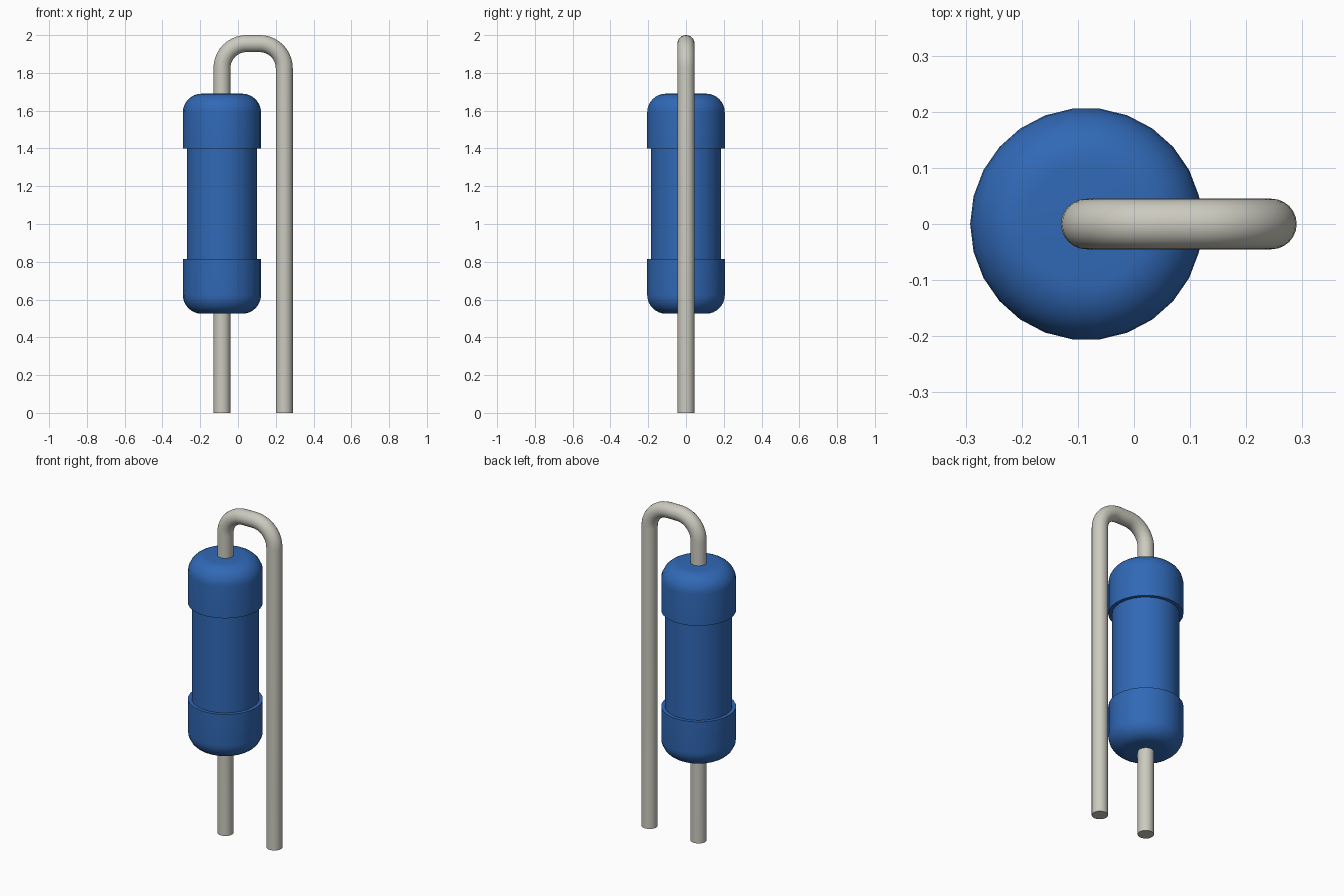
import bpy, bmesh, math
from mathutils import Vector

cube = bpy.data.objects.get("Cube")
if cube:
    bpy.data.objects.remove(cube, do_unlink=True)

BODY_X, LEAD_X = -0.085, 0.245      # axes of the body and of the returning lead
WIRE_R, BEND_R, TOP_Z = 0.045, 0.13, 1.955


def material(name, rgb):
    m = bpy.data.materials.new(name)
    m.use_nodes = True
    m.diffuse_color = (*rgb, 1)
    m.node_tree.nodes["Principled BSDF"].inputs["Base Color"].default_value = (*rgb, 1)
    return m


def skin_rings(name, rings, mat):
    """Join consecutive rings of points with quads and close both ends."""
    bm = bmesh.new()
    loops = [[bm.verts.new(p) for p in ring] for ring in rings]
    n = len(loops[0])
    for a, b in zip(loops, loops[1:]):
        for i in range(n):
            j = (i + 1) % n
            bm.faces.new((a[i], a[j], b[j], b[i]))
    bm.faces.new(loops[0])
    bm.faces.new(loops[-1])
    bmesh.ops.recalc_face_normals(bm, faces=bm.faces)
    mesh = bpy.data.meshes.new(name)
    bm.to_mesh(mesh)
    bm.free()
    mesh.materials.append(mat)
    ob = bpy.data.objects.new(name, mesh)
    bpy.context.collection.objects.link(ob)
    bpy.ops.object.select_all(action='DESELECT')
    ob.select_set(True)
    bpy.context.view_layer.objects.active = ob
    bpy.ops.object.shade_smooth_by_angle(angle=math.radians(35))
    return ob


def lathe(name, profile, mat, sides=26):
    """Spin (radius, z) points round the body axis."""
    angles = [math.tau * i / sides for i in range(sides)]
    return skin_rings(name, [[(BODY_X + r * math.cos(a), r * math.sin(a), z)
                              for a in angles] for r, z in profile], mat)


def sweep(name, path, radius, mat, sides=24):
    """Run a round section along (x, z, heading) points in the xz plane."""
    rings = []
    for x, z, heading in path:
        side = Vector((math.sin(heading), 0, -math.cos(heading)))
        rings.append([Vector((x, 0, z)) + radius * (
            side * math.cos(math.tau * i / sides)
            + Vector((0, 1, 0)) * math.sin(math.tau * i / sides))
            for i in range(sides)])
    return skin_rings(name, rings, mat)


blue = material("blue coating", (0.03, 0.14, 0.47))
metal = material("tinned metal", (0.60, 0.59, 0.52))

# Ceramic core between the two end caps
lathe("resistor_core", [(0.186, 0.75), (0.186, 1.46)], blue)

# Rounded end caps, mirrored about the middle of the body
MID_Z, HALF, CAP_H, CAP_R, FILLET = 1.1075, 0.5825, 0.29, 0.207, 0.10
for name, s in (("upper_end_cap", 1), ("lower_end_cap", -1)):
    profile = [(CAP_R, MID_Z + s * (HALF - CAP_H))]
    for k in range(9):
        a = math.pi / 2 * k / 8
        profile.append((CAP_R - FILLET + FILLET * math.cos(a),
                        MID_Z + s * (HALF - FILLET + FILLET * math.sin(a))))
    lathe(name, profile, blue)

# One wire: up through the body, over two bends and down to the base
path = [(BODY_X, 0, math.pi / 2)]
for cx, start in ((BODY_X + BEND_R, math.pi), (LEAD_X - BEND_R, math.pi / 2)):
    for k in range(11):
        a = start - math.pi / 2 * k / 10
        path.append((cx + BEND_R * math.cos(a),
                     TOP_Z - BEND_R + BEND_R * math.sin(a), a - math.pi / 2))
path.append((LEAD_X, 0, -math.pi / 2))
sweep("wire_lead", path, WIRE_R, metal)
